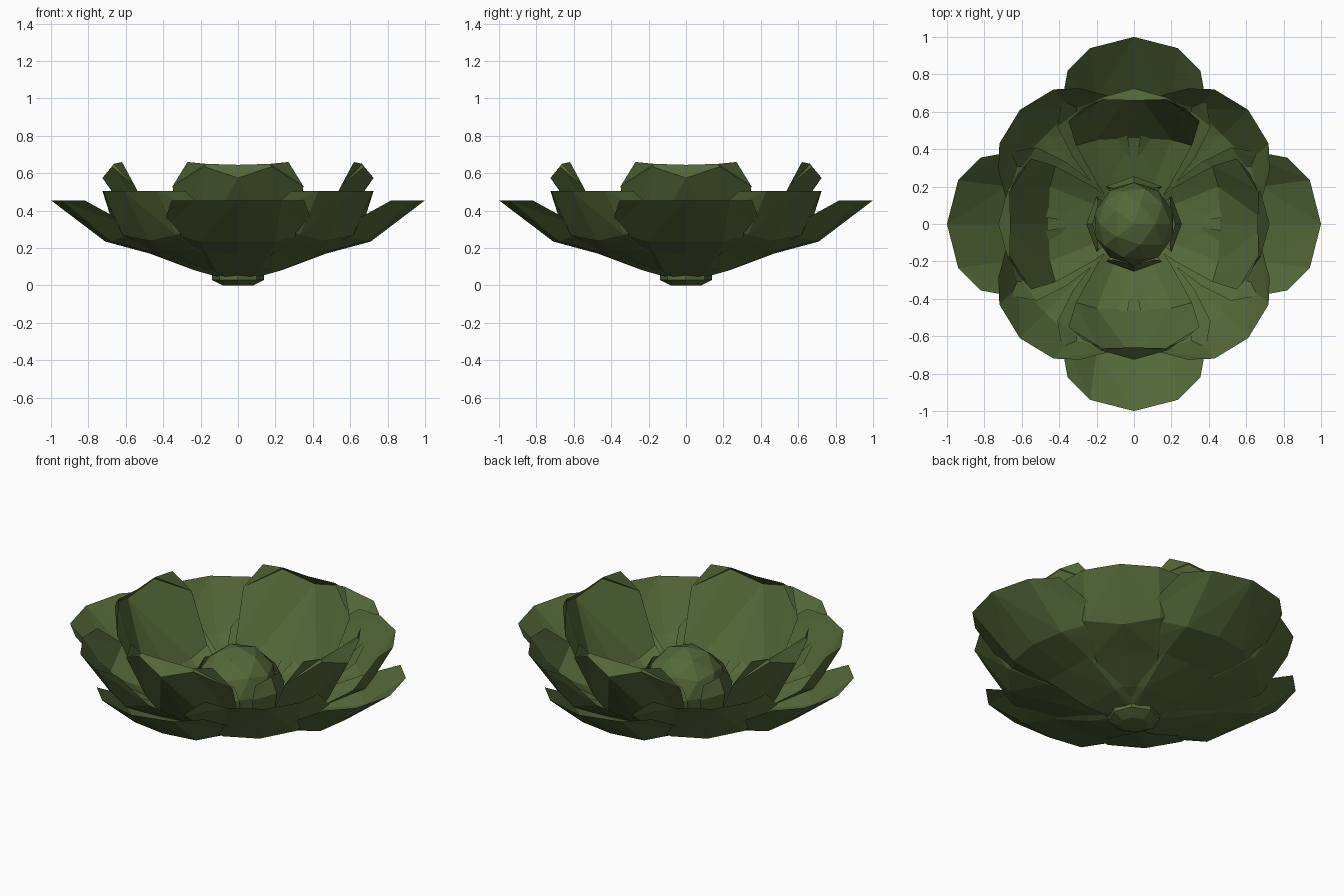
import bpy, bmesh, math
from mathutils import Matrix, Vector

if "Cube" in bpy.data.objects:
    bpy.data.objects.remove(bpy.data.objects["Cube"])

mat = bpy.data.materials.new("leaf_green")
mat.diffuse_color = (0.088, 0.14, 0.04, 1)
mat.use_nodes = True
mat.node_tree.nodes["Principled BSDF"].inputs["Base Color"].default_value = mat.diffuse_color


def finish(name, bm):
    me = bpy.data.meshes.new(name)
    bm.to_mesh(me)
    bm.free()
    me.materials.append(mat)
    ob = bpy.data.objects.new(name, me)
    bpy.context.collection.objects.link(ob)
    return ob


def petal(name, rows, angle):
    """Rows run base to tip; each holds centre, mid, edge as (radius, height, half width)."""
    bm = bmesh.new()
    rot = Matrix.Rotation(angle, 3, 'Z')
    grid = []
    for row in rows:
        pts = [(r, -t, z) for r, z, t in reversed(row[1:])] + [(r, t, z) for r, z, t in row]
        grid.append([bm.verts.new(rot @ Vector(p)) for p in pts])
    half = len(grid[0]) // 2
    for a, b in zip(grid, grid[1:]):
        for i in range(len(a) - 1):
            # Split each cell from its upper inner corner to its lower outer corner
            if i < half:
                bm.faces.new((a[i], a[i + 1], b[i + 1]))
                bm.faces.new((a[i], b[i + 1], b[i]))
            else:
                bm.faces.new((a[i], a[i + 1], b[i]))
                bm.faces.new((a[i + 1], b[i + 1], b[i]))
    finish(name, bm)


outer = [
    [(0.05, 0.03, 0), (0.05, 0.03, 0.04), (0.04, 0.04, 0.08)],
    [(0.23, 0.08, 0), (0.23, 0.08, 0.12), (0.19, 0.12, 0.20)],
    [(0.47, 0.17, 0), (0.46, 0.175, 0.17), (0.36, 0.21, 0.33)],
    [(0.71, 0.235, 0), (0.68, 0.235, 0.20), (0.52, 0.29, 0.41)],
    [(1.00, 0.455, 0), (0.94, 0.455, 0.235), (0.82, 0.455, 0.355)],
]
middle = [
    [(0.05, 0.04, 0), (0.05, 0.04, 0.04), (0.04, 0.05, 0.08)],
    [(0.25, 0.09, 0), (0.25, 0.10, 0.13), (0.20, 0.13, 0.20)],
    [(0.46, 0.17, 0), (0.46, 0.18, 0.17), (0.39, 0.24, 0.33)],
    [(0.67, 0.24, 0), (0.67, 0.27, 0.20), (0.56, 0.36, 0.40)],
    [(0.863, 0.505, 0), (0.813, 0.505, 0.205), (0.715, 0.505, 0.31)],
]
inner = [
    [(0.05, 0.06, 0), (0.05, 0.06, 0.04), (0.04, 0.07, 0.08)],
    [(0.25, 0.13, 0), (0.25, 0.13, 0.12), (0.22, 0.16, 0.20)],
    [(0.46, 0.20, 0), (0.45, 0.21, 0.20), (0.42, 0.26, 0.31)],
    [(0.725, 0.575, 0), (0.675, 0.635, 0.18), (0.55, 0.53, 0.35)],
    [(0.66, 0.645, 0), (0.665, 0.65, 0.17), (0.62, 0.66, 0.27)],
]

# Three rings of four petals
for k in range(4):
    a = k * math.pi / 2
    petal(f"outer_petal_{k + 1}", outer, a)
    petal(f"middle_petal_{k + 1}", middle, a + math.pi / 4)
    petal(f"inner_petal_{k + 1}", inner, a)

# Faceted bud in the centre
bm = bmesh.new()
bmesh.ops.create_icosphere(bm, subdivisions=2, radius=0.22, matrix=Matrix.Translation((0, 0, 0.26)))
finish("bud", bm)

# Four small sheaths hugging the bud
sheath = [
    [(0.10, 0.08, 0), (0.09, 0.08, 0.06)],
    [(0.24, 0.16, 0), (0.19, 0.17, 0.14)],
    [(0.255, 0.27, 0), (0.20, 0.27, 0.15)],
    [(0.22, 0.36, 0), (0.19, 0.34, 0.11)],
]
for k in range(4):
    petal(f"bud_sheath_{k + 1}", sheath, k * math.pi / 2)

# Small base under the flower
bm = bmesh.new()
rings = []
for r, z in ((0.08, 0.0), (0.14, 0.03), (0.14, 0.06)):
    rings.append([bm.verts.new((r * math.cos(i * math.pi / 4), r * math.sin(i * math.pi / 4), z)) for i in range(8)])
bm.faces.new(rings[0][::-1])
for a, b in zip(rings, rings[1:]):
    for i in range(8):
        j = (i + 1) % 8
        bm.faces.new((a[i], a[j], b[j], b[i]))
finish("base", bm)
